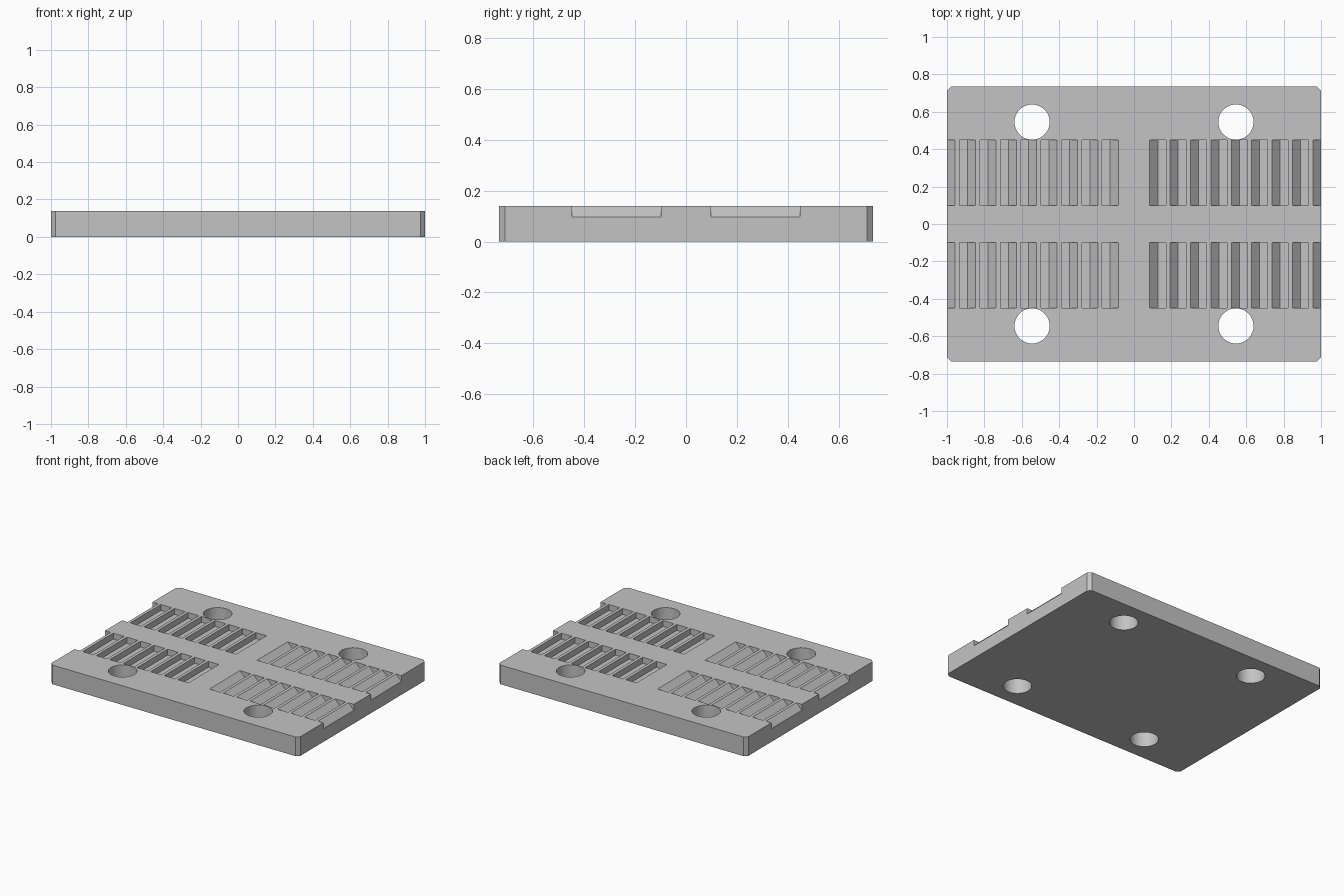
import bpy
import bmesh
import math
from mathutils import Matrix

cube = bpy.data.objects.get("Cube")
if cube:
    bpy.data.objects.remove(cube, do_unlink=True)

HALF_X, HALF_Y, HEIGHT = 1.0, 0.735, 0.139
CHAMFER = 0.023
DEPTH = 0.043            # groove depth, equal to the run of its slope
PITCH, FIRST, COUNT = 0.109, 0.084, 9
GROOVE_Y = (0.098, 0.448)
HOLE, RADIUS = 0.545, 0.094

grey = bpy.data.materials.new("plain grey")
grey.use_nodes = True
grey.diffuse_color = (0.55, 0.55, 0.55, 1)
grey.node_tree.nodes["Principled BSDF"].inputs["Base Color"].default_value = grey.diffuse_color


def add_prism(bm, points, offset):
    """Extrude a closed outline along the offset."""
    face = bm.faces.new([bm.verts.new(p) for p in points])
    extruded = bmesh.ops.extrude_face_region(bm, geom=[face])
    verts = [v for v in extruded["geom"] if isinstance(v, bmesh.types.BMVert)]
    bmesh.ops.translate(bm, verts=verts, vec=offset)


def make_object(name, bm):
    bmesh.ops.recalc_face_normals(bm, faces=bm.faces)
    mesh = bpy.data.meshes.new(name)
    bm.to_mesh(mesh)
    bm.free()
    mesh.materials.append(grey)
    obj = bpy.data.objects.new(name, mesh)
    bpy.context.collection.objects.link(obj)
    return obj


# Plate with cut corners
bm = bmesh.new()
outline = []
for sx, sy in ((1, 1), (-1, 1), (-1, -1), (1, -1)):
    corner = [(sx * HALF_X, sy * (HALF_Y - CHAMFER), 0),
              (sx * (HALF_X - CHAMFER), sy * HALF_Y, 0)]
    outline += corner if sx * sy > 0 else corner[::-1]
add_prism(bm, outline, (0, 0, HEIGHT))
plate = make_object("clamp_plate", bm)

# Saw-tooth grooves: slope on the inner side, upright wall on the outer side
bm = bmesh.new()
floor, above = HEIGHT - DEPTH, HEIGHT + 0.1
profile = [(0, above), (0, HEIGHT), (DEPTH, floor), (2 * DEPTH, floor), (2 * DEPTH, above)]
for sx in (1, -1):
    for sy in (1, -1):
        for i in range(COUNT):
            start = FIRST + i * PITCH
            points = [(sx * (start + x), sy * GROOVE_Y[0], z) for x, z in profile]
            add_prism(bm, points, (0, sy * (GROOVE_Y[1] - GROOVE_Y[0]), 0))
grooves = make_object("groove_cutter", bm)

# Four through holes
bm = bmesh.new()
for sx in (1, -1):
    for sy in (1, -1):
        bmesh.ops.create_cone(bm, cap_ends=True, segments=64, radius1=RADIUS,
                              radius2=RADIUS, depth=1,
                              matrix=Matrix.Translation((sx * HOLE, sy * HOLE, 0)))
holes = make_object("hole_cutter", bm)

# Cut the plate, then drop the cutters
bpy.context.view_layer.objects.active = plate
plate.select_set(True)
for cutter in (grooves, holes):
    cutter.hide_render = True
    mod = plate.modifiers.new(cutter.name, 'BOOLEAN')
    mod.operation = 'DIFFERENCE'
    mod.solver = 'EXACT'
    mod.object = cutter
    bpy.ops.object.modifier_apply(modifier=mod.name)
    bpy.data.objects.remove(cutter, do_unlink=True)

bpy.ops.object.shade_smooth_by_angle(angle=math.radians(20))
